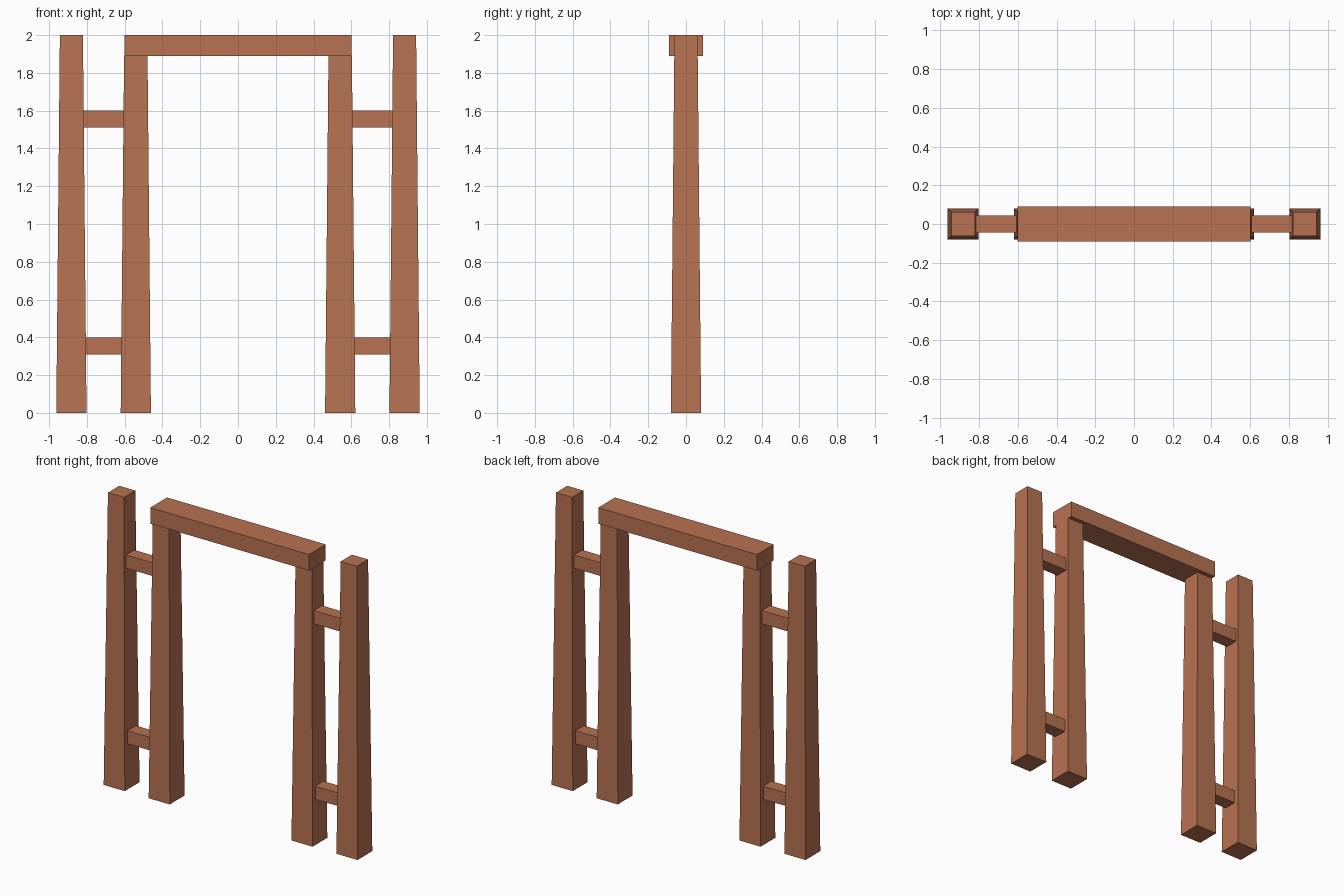
import bpy, bmesh

if "Cube" in bpy.data.objects:
    bpy.data.objects.remove(bpy.data.objects["Cube"])

wood = bpy.data.materials.new("reddish brown wood")
wood.diffuse_color = (0.48, 0.17, 0.085, 1)
wood.use_nodes = True
wood.node_tree.nodes["Principled BSDF"].inputs["Base Color"].default_value = wood.diffuse_color


def block(name, x, z0, z1, half_bottom, half_top):
    """Block with (x, y) half sizes given at its bottom and top."""
    bm = bmesh.new()
    bmesh.ops.create_cube(bm, size=2)
    for v in bm.verts:
        hx, hy = half_top if v.co.z > 0 else half_bottom
        v.co = (x + v.co.x * hx, v.co.y * hy, z1 if v.co.z > 0 else z0)
    mesh = bpy.data.meshes.new(name)
    bm.to_mesh(mesh)
    bm.free()
    mesh.materials.append(wood)
    obj = bpy.data.objects.new(name, mesh)
    bpy.context.collection.objects.link(obj)
    return obj


for side, s in (("left", -1), ("right", 1)):
    # Tapered posts
    block(f"{side}_outer_post", s * 0.882, 0, 2.0, (0.08, 0.08), (0.061, 0.061))
    block(f"{side}_inner_post", s * 0.541, 0, 1.89, (0.08, 0.08), (0.062, 0.062))
    # Short rails joining each pair of posts
    for level, z in (("lower", 0.31), ("upper", 1.51)):
        half = (0.14, 0.045)
        block(f"{side}_{level}_rail", s * 0.712, z, z + 0.09, half, half)

# Top crossbeam
block("crossbeam", 0, 1.89, 2.0, (0.601, 0.091), (0.601, 0.091))
